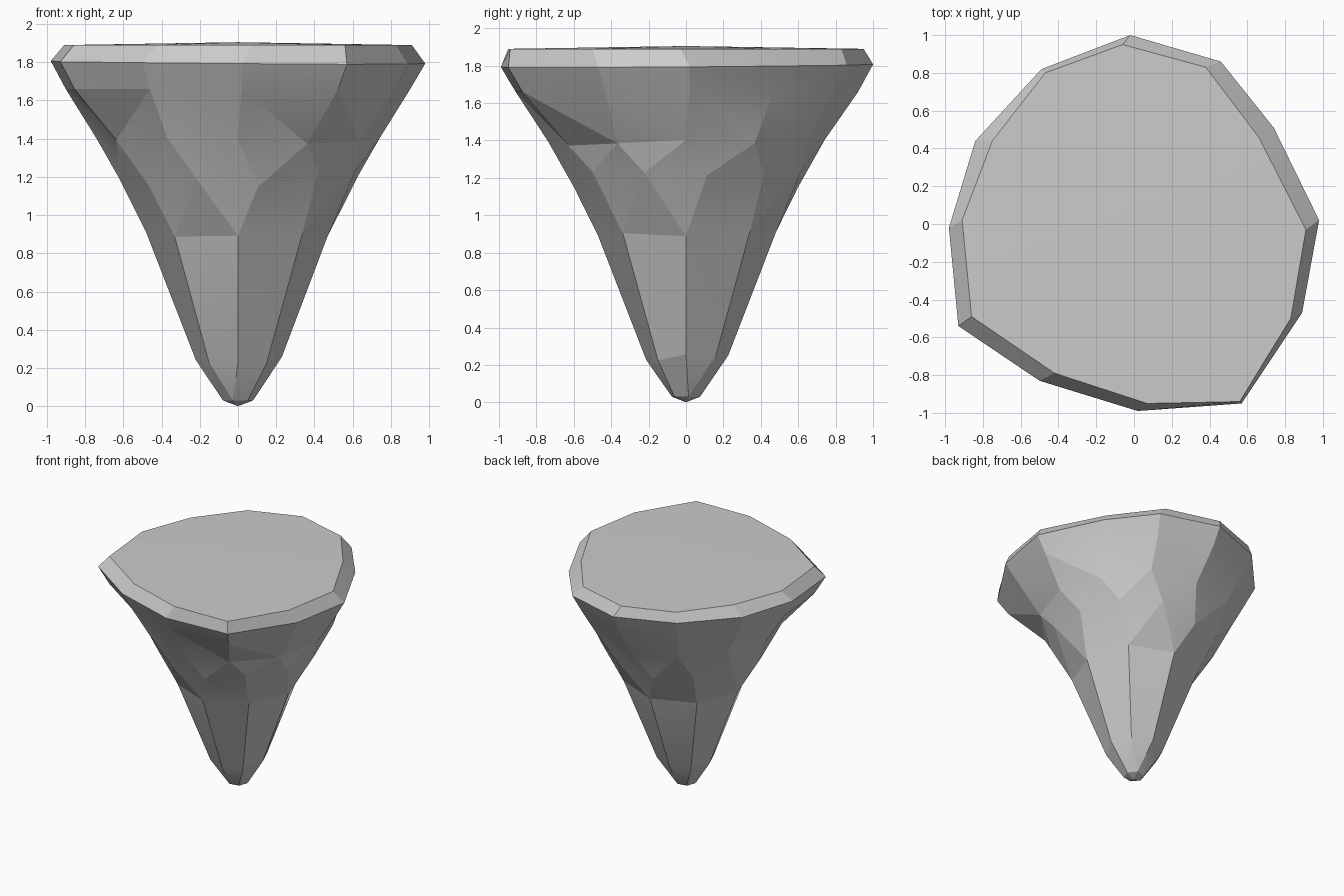
import bpy, bmesh, math, random
from math import tau, atan2, cos, sin, radians

if "Cube" in bpy.data.objects:
    bpy.data.objects.remove(bpy.data.objects["Cube"])

random.seed(4)
bm = bmesh.new()

# Outline of the widest rim and of the inset top surface
RIM = [(0.98, 0.02), (0.74, 0.51), (0.46, 0.86), (-0.02, 1.0), (-0.49, 0.82), (-0.84, 0.44),
       (-0.98, -0.02), (-0.93, -0.54), (-0.50, -0.83), (0.02, -0.99), (0.57, -0.95), (0.89, -0.47)]
TOP = [(0.91, -0.03), (0.66, 0.46), (0.38, 0.83), (-0.06, 0.95), (-0.47, 0.80), (-0.75, 0.44),
       (-0.91, 0.02), (-0.86, -0.49), (-0.42, -0.79), (0.07, -0.95), (0.56, -0.94), (0.83, -0.50)]


def loop(points):
    """Add a ring of vertices."""
    return [bm.verts.new(p) for p in points]


def ring(n, r, z, turn=0, dz=0.0):
    """Round ring of n points with slightly uneven heights; radius follows the cone slope."""
    pts = []
    for i in range(n):
        a = tau * i / n + radians(turn)
        d = random.uniform(-dz, dz)
        rr = r + d * 0.55
        pts.append((rr * cos(a), rr * sin(a), z + d))
    return loop(pts)


def stitch(low, high):
    """Join two rings of any count with triangles, advancing by angle."""
    def angs(vs):
        a = [atan2(v.co.y, v.co.x) for v in vs]
        for i in range(1, len(a)):
            while a[i] < a[i - 1]:
                a[i] += tau
        return a + [a[0] + tau]
    la, ha = angs(low), angs(high)
    k = min(range(len(high)), key=lambda j: abs((ha[j] - la[0] + math.pi) % tau - math.pi))
    high = high[k:] + high[:k]
    ha = angs(high)
    shift = round((la[0] - ha[0]) / tau) * tau
    ha = [a + shift for a in ha]
    i = j = 0
    n, m = len(low), len(high)
    while i < n or j < m:
        step_low = j == m or (i < n and la[i + 1] + la[i] < ha[j + 1] + ha[j])
        if step_low:
            bm.faces.new((low[i], low[(i + 1) % n], high[j % m]))
            i += 1
        else:
            bm.faces.new((low[i % n], high[(j + 1) % m], high[j % m]))
            j += 1


# Faceted rock tapering from the tip up to the rim
rings = [
    ring(6, 0.08, 0.03, 10),
    ring(8, 0.22, 0.24, 0, 0.02),
    ring(8, 0.475, 0.90, 0, 0.02),
    ring(12, 0.63, 1.19, 10, 0.05),
    ring(12, 0.74, 1.40, 0, 0.04),
    loop([(x * 0.92, y * 0.92, 1.66) for x, y in RIM]),
    loop([(x, y, 1.80 + 0.01 * (y - x) * 0.7) for x, y in RIM]),
    loop([(x, y, 1.89) for x, y in TOP]),
]
for a, b in zip(rings[:-2], rings[1:-1]):
    stitch(a, b)

# Bevelled rim band of flat quads
for i in range(12):
    j = (i + 1) % 12
    bm.faces.new((rings[-2][i], rings[-2][j], rings[-1][j], rings[-1][i]))

# Tip and gently domed top
for edge_ring, z, up in ((rings[0], 0.0, False), (rings[-1], 1.905, True)):
    c = bm.verts.new((0, 0, z))
    for a, b in zip(edge_ring, edge_ring[1:] + edge_ring[:1]):
        bm.faces.new((a, b, c) if up else (b, a, c))

bmesh.ops.recalc_face_normals(bm, faces=bm.faces)
mesh = bpy.data.meshes.new("floating_rock")
bm.to_mesh(mesh)
bm.free()
rock = bpy.data.objects.new("floating_rock", mesh)
bpy.context.collection.objects.link(rock)
bpy.context.view_layer.objects.active = rock
rock.select_set(True)
bpy.ops.object.shade_smooth_by_angle(angle=radians(12))
